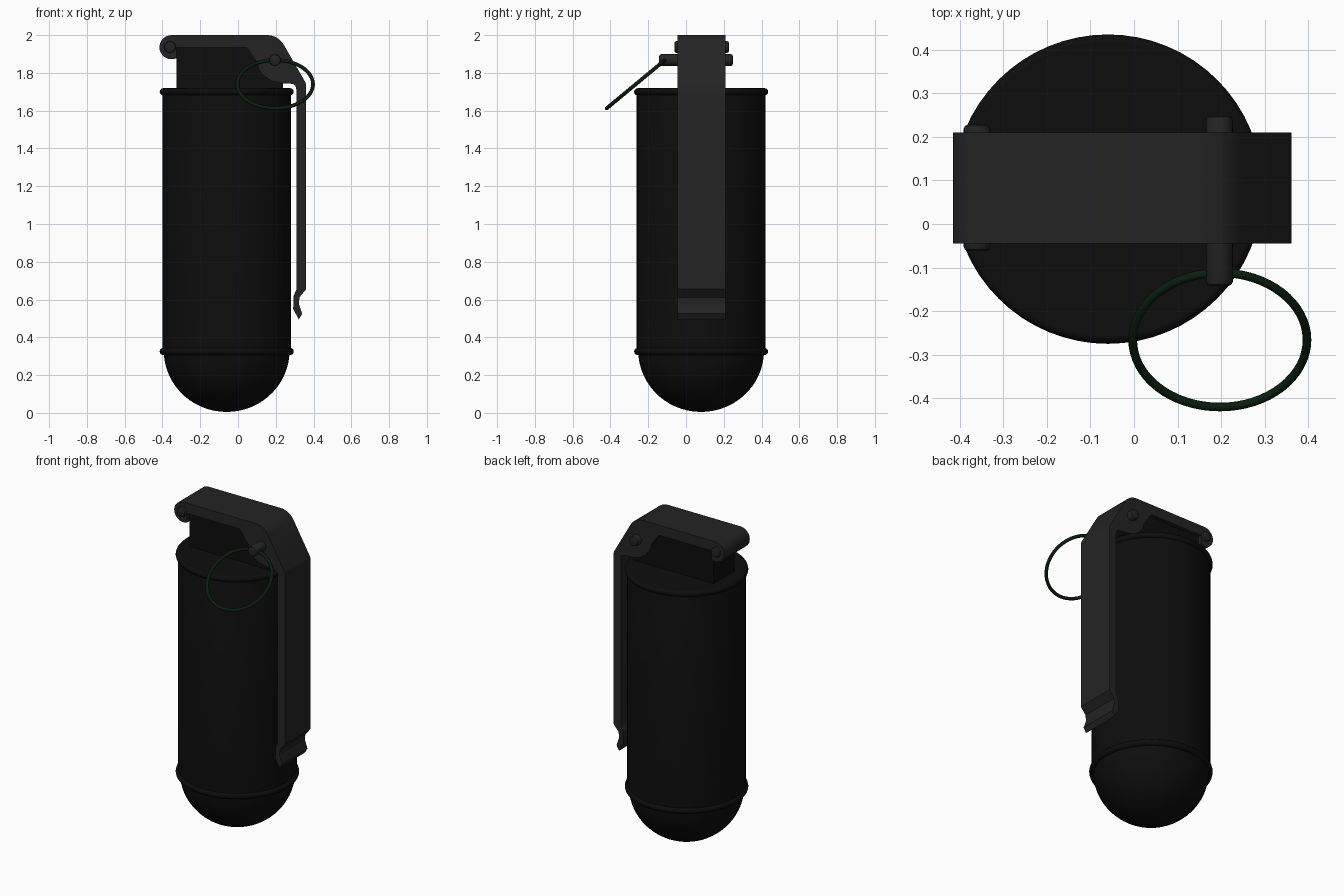
import bpy, bmesh, math
from mathutils import Vector

if "Cube" in bpy.data.objects:
    bpy.data.objects.remove(bpy.data.objects["Cube"])

CX, CY = -0.06, 0.08      # body axis
LY0, LY1 = -0.045, 0.21   # lever width


def material(name, rgb):
    m = bpy.data.materials.new(name)
    m.diffuse_color = (*rgb, 1)
    m.use_nodes = True
    m.node_tree.nodes["Principled BSDF"].inputs["Base Color"].default_value = m.diffuse_color
    return m


BLACK = material("body black", (0.004, 0.004, 0.004))
GREY = material("dark grey metal", (0.017, 0.017, 0.017))
GREEN = material("dark green", (0.003, 0.013, 0.004))


def finish(bm, name, mat, angle=35):
    bmesh.ops.remove_doubles(bm, verts=bm.verts, dist=1e-5)
    bmesh.ops.recalc_face_normals(bm, faces=bm.faces)
    me = bpy.data.meshes.new(name)
    bm.to_mesh(me)
    bm.free()
    ob = bpy.data.objects.new(name, me)
    bpy.context.collection.objects.link(ob)
    me.materials.append(mat)
    bpy.ops.object.select_all(action='DESELECT')
    ob.select_set(True)
    bpy.context.view_layer.objects.active = ob
    bpy.ops.object.shade_smooth_by_angle(angle=math.radians(angle))
    return ob


def lathe(name, profile, origin, axis, mat, steps=64):
    """Spin (radius, height) points about 'axis' through origin."""
    bm = bmesh.new()
    a = Vector(axis)
    side = Vector((1, 0, 0))
    vs = [bm.verts.new(Vector(origin) + side * r + a * h) for r, h in profile]
    es = [bm.edges.new(p) for p in zip(vs, vs[1:])]
    bmesh.ops.spin(bm, geom=vs + es, cent=origin, axis=a,
                   angle=math.tau, steps=steps, use_merge=True)
    return finish(bm, name, mat)


def extrude_y(name, pts, y0, y1, mat, angle=20):
    bm = bmesh.new()
    f = bm.faces.new([bm.verts.new((x, y0, z)) for x, z in pts])
    r = bmesh.ops.extrude_face_region(bm, geom=[f])
    new = [v for v in r["geom"] if isinstance(v, bmesh.types.BMVert)]
    bmesh.ops.translate(bm, verts=new, vec=(0, y1 - y0, 0))
    return finish(bm, name, mat, angle)


def arc(cx, cz, r, a0, a1, n):
    return [(cx + r * math.cos(math.radians(a0 + (a1 - a0) * i / n)),
             cz + r * math.sin(math.radians(a0 + (a1 - a0) * i / n))) for i in range(n + 1)]


def torus(name, loc, major, minor, tilt, mat, seg=64):
    bpy.ops.mesh.primitive_torus_add(location=loc, rotation=(tilt, 0, 0), major_radius=major,
                                     minor_radius=minor, major_segments=seg, minor_segments=12)
    ob = bpy.context.object
    ob.name = name
    ob.data.materials.append(mat)
    bpy.ops.object.shade_smooth()
    return ob


# Canister body: round bottom, straight wall, flat lid
dome = [(max(0, 0.333 * math.cos(math.radians(a))), 0.33 + 0.325 * math.sin(math.radians(a)))
        for a in range(-90, 1, 6)]
lathe("canister_body", dome + [(0.341, 0.33), (0.341, 1.70), (0.335, 1.718), (0, 1.718)],
      (CX, CY, 0), (0, 0, 1), BLACK)

# Rolled beads around the body
for name, z in (("lower_bead", 0.325), ("upper_bead", 1.70)):
    torus(name, (CX, CY, z), 0.336, 0.019, 0, BLACK)

# Fuse block under the lever
extrude_y("fuse_block", [(-0.325, 1.70), (0.238, 1.70), (0.238, 1.80), (0.12, 1.95), (-0.325, 1.95)],
          -0.022, 0.187, BLACK)

# Safety lever: hinge curl, top plate, cheek bulge, long spoon and flared tip
lever = ([(-0.325, 1.935)] + arc(-0.352, 1.936, 0.064, -65, -270, 14)
         + arc(0.155, 1.90, 0.10, 90, 32, 7)
         + [(0.357, 1.75), (0.361, 1.735), (0.361, 0.655), (0.325, 0.612), (0.323, 0.575),
            (0.340, 0.525), (0.322, 0.495), (0.292, 0.550), (0.295, 0.62), (0.310, 0.655),
            (0.310, 1.71), (0.304, 1.732), (0.290, 1.742), (0.235, 1.745), (0.18, 1.757),
            (0.135, 1.785), (0.110, 1.82), (0.098, 1.86), (0.045, 1.935)])
extrude_y("safety_lever", lever, LY0, LY1, GREY)


# Pins with softened ends, running along y
def pin(name, x, z, y0, y1, r):
    b = 0.01
    h = y1 - y0
    lathe(name, [(0, 0), (r - b, 0), (r - b * 0.3, b * 0.3), (r, b), (r, h - b),
                 (r - b * 0.3, h - b * 0.3), (r - b, h), (0, h)],
          (x, y0, z), (0, 1, 0), GREY, 24)


pin("hinge_pin", -0.36, 1.937, -0.062, 0.228, 0.031)
pin("safety_pin", 0.196, 1.868, -0.142, 0.248, 0.031)

# Pull ring hanging from the safety pin
torus("pull_ring", (0.197, -0.266, 1.74), 0.2, 0.010, math.atan2(0.265, 0.32), GREEN)
